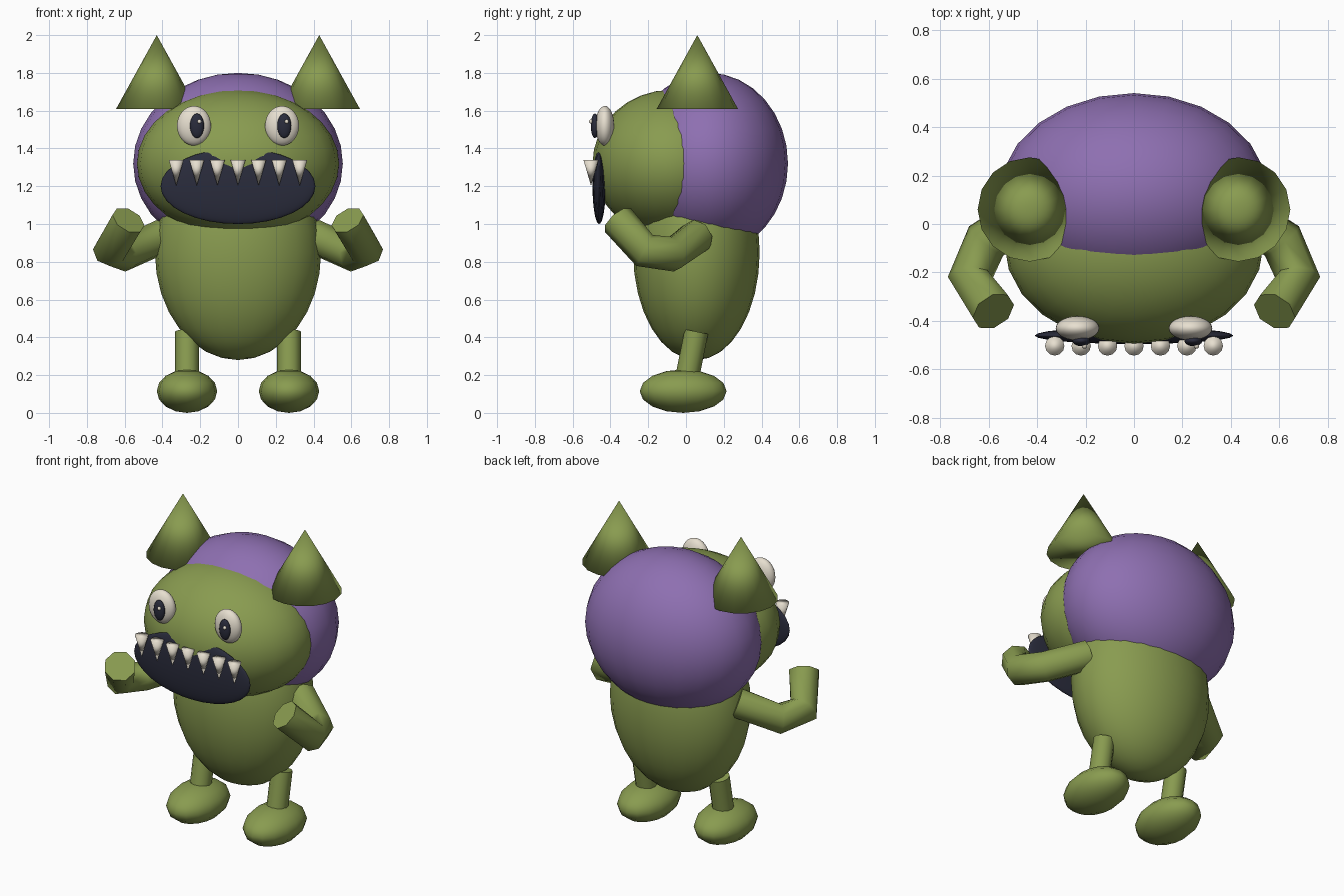
import bpy, math
from mathutils import Vector

if "Cube" in bpy.data.objects:
    bpy.data.objects.remove(bpy.data.objects["Cube"])


def material(name, rgb):
    m = bpy.data.materials.new(name)
    m.diffuse_color = (*rgb, 1)
    m.use_nodes = True
    m.node_tree.nodes["Principled BSDF"].inputs["Base Color"].default_value = m.diffuse_color
    return m


GREEN = material("green", (0.25, 0.33, 0.08))
PURPLE = material("purple", (0.27, 0.16, 0.44))
DARK = material("dark", (0.023, 0.025, 0.045))
CREAM = material("cream", (0.80, 0.74, 0.63))


def finish(name, mat):
    ob = bpy.context.object
    ob.name = name
    ob.data.materials.append(mat)
    bpy.ops.object.shade_smooth()
    return ob


def ball(name, loc, radii, mat, segs=24, rings=16):
    bpy.ops.mesh.primitive_uv_sphere_add(segments=segs, ring_count=rings, radius=1, location=loc)
    bpy.context.object.scale = radii
    return finish(name, mat)


def cone(name, base, height, radius, mat, sides=16, down=False):
    # base is the centre of the flat end
    sign = -1 if down else 1
    bpy.ops.mesh.primitive_cone_add(
        vertices=sides, radius1=radius, radius2=0, depth=height,
        location=(base[0], base[1], base[2] + sign * height / 2),
        rotation=(math.pi if down else 0, 0, 0))
    return finish(name, mat)


def tube(name, points, radius, mat, res):
    cu = bpy.data.curves.new(name, 'CURVE')
    cu.dimensions = '3D'
    cu.bevel_depth = radius
    cu.bevel_resolution = res
    cu.use_fill_caps = True
    sp = cu.splines.new('POLY')
    sp.points.add(len(points) - 1)
    for p, co in zip(sp.points, points):
        p.co = (*co, 1)
    ob = bpy.data.objects.new(name, cu)
    bpy.context.collection.objects.link(ob)
    bpy.ops.object.select_all(action='DESELECT')
    ob.select_set(True)
    bpy.context.view_layer.objects.active = ob
    bpy.ops.object.convert(target='MESH')
    finish(name, mat)
    bpy.ops.object.shade_smooth_by_angle(angle=math.radians(60))


# Body, head and the purple hair mass behind it
ball("body", (0, 0.055, 0.85), (0.44, 0.335, 0.57), GREEN)
ball("head", (0, -0.08, 1.32), (0.535, 0.415, 0.39), GREEN)
ball("hair", (0, 0.12, 1.32), (0.555, 0.42, 0.48), PURPLE)

# Mouth with a row of teeth
ball("mouth", (0, -0.46, 1.20), (0.41, 0.035, 0.20), DARK)
for i in range(-3, 4):
    cone("tooth", (i * 0.109, -0.503, 1.34), 0.137, 0.04, CREAM, 12, down=True)

for s, side in ((-1, "right"), (1, "left")):
    # Ears
    cone(side + "_ear", (s * 0.43, 0.06, 1.61), 0.39, 0.215, GREEN)
    # Eyes: both pupils look slightly to the same side
    ball(side + "_eye", (s * 0.233, -0.43, 1.52), (0.09, 0.05, 0.105), CREAM)
    px = s * 0.231 + 0.014
    ball(side + "_pupil", (px, -0.482, 1.52), (0.037, 0.022, 0.065), DARK, 16, 12)
    ball(side + "_eye_glint", (px + 0.013, -0.503, 1.542), (0.011, 0.011, 0.011), CREAM, 12, 8)
    # Bent arms
    arm = [(0.40, 0.06, 0.935), (0.61, -0.07, 0.84), (0.675, -0.22, 0.86), (0.58, -0.36, 1.02)]
    tube(side + "_arm", [(s * x, y, z) for x, y, z in arm], 0.093, GREEN, 2)
    # Legs and feet
    tube(side + "_leg", [(s * 0.27, 0.055, 0.43), (s * 0.27, -0.007, 0.12)], 0.063, GREEN, 4)
    ball(side + "_foot", (s * 0.27, -0.015, 0.115), (0.16, 0.23, 0.115), GREEN, 16, 8)
